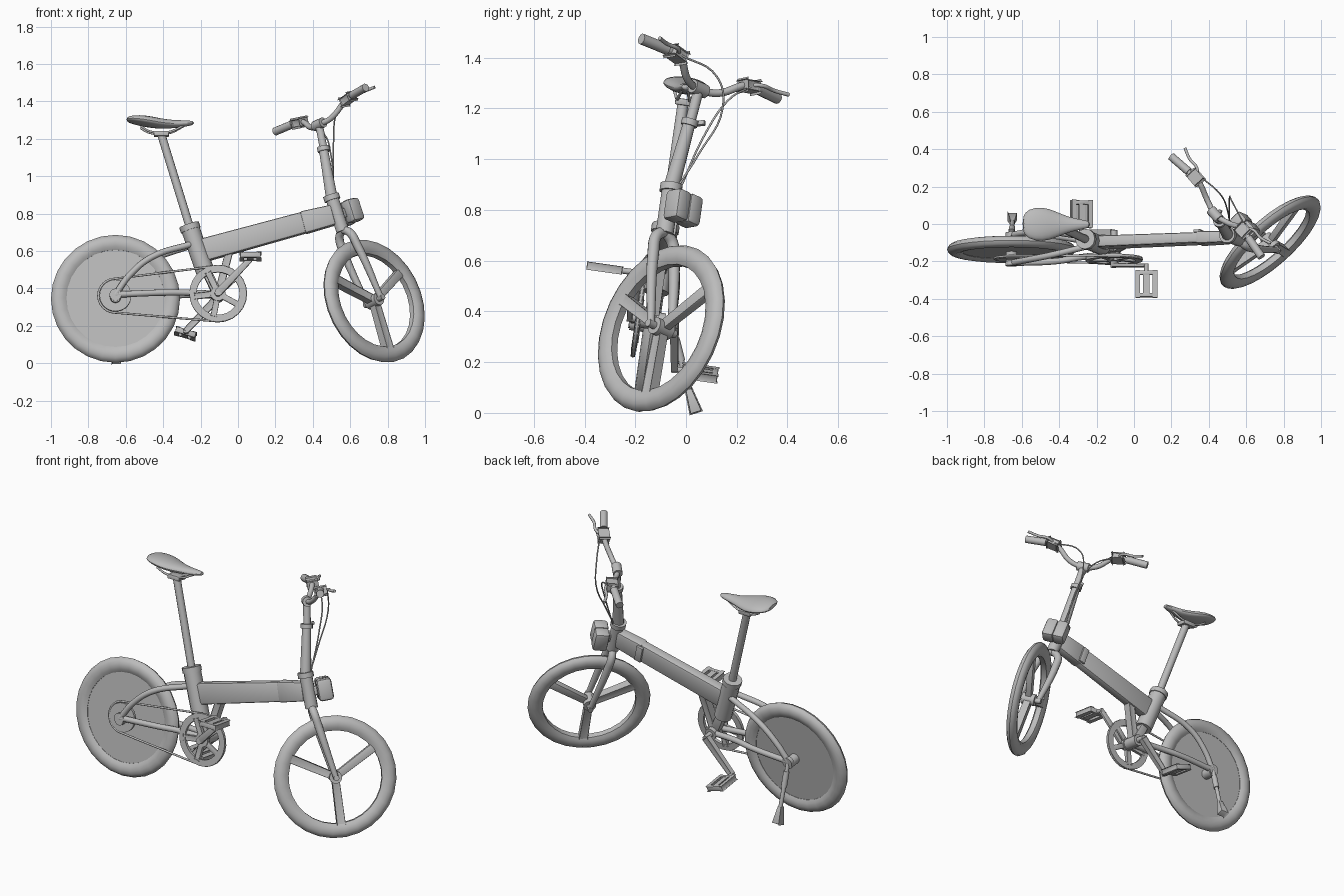
import bpy, bmesh, math
from mathutils import Matrix, Vector

if "Cube" in bpy.data.objects:
    bpy.data.objects.remove(bpy.data.objects["Cube"])

grey = bpy.data.materials.new("plain grey")
grey.use_nodes = True
grey.diffuse_color = (0.5, 0.5, 0.5, 1)
grey.node_tree.nodes["Principled BSDF"].inputs["Base Color"].default_value = (0.5, 0.5, 0.5, 1)

# The bike leans on its stand, and the fork with the handlebar is steered left
BODY = Matrix.Translation((0, -0.185, 0)) @ Matrix.Rotation(math.radians(-8.1), 4, 'X')
STEER = (BODY @ Matrix.Translation((0.52, 0, 0.837)) @ Matrix.Rotation(math.radians(-18), 4, 'Y')
         @ Matrix.Rotation(math.radians(42), 4, 'Z'))
parts = []


def add_mesh(name, mesh, frame):
    mesh.materials.clear()
    mesh.materials.append(grey)
    ob = bpy.data.objects.new(name, mesh)
    bpy.context.collection.objects.link(ob)
    ob.matrix_basis = frame
    parts.append(ob)
    return ob


def add_bmesh(name, bm, frame):
    bmesh.ops.recalc_face_normals(bm, faces=bm.faces)
    mesh = bpy.data.meshes.new(name)
    bm.to_mesh(mesh)
    bm.free()
    return add_mesh(name, mesh, frame)


def tube(name, points, radius, frame=BODY, scales=None, closed=False, straight=False):
    """Round tube along a path."""
    curve = bpy.data.curves.new(name, 'CURVE')
    curve.dimensions = '3D'
    curve.bevel_depth, curve.bevel_resolution = radius, 4
    curve.use_fill_caps, curve.resolution_u = True, 6
    spline = curve.splines.new('POLY' if straight else 'BEZIER')
    knots = spline.points if straight else spline.bezier_points
    knots.add(len(points) - 1)
    for i, (knot, p) in enumerate(zip(knots, points)):
        if straight:
            knot.co = (*p, 1)
        else:
            knot.co = p
            knot.handle_left_type = knot.handle_right_type = 'AUTO'
        knot.radius = scales[i] if scales else 1
    spline.use_cyclic_u = closed
    temp = bpy.data.objects.new(name + " path", curve)
    bpy.context.collection.objects.link(temp)
    graph = bpy.context.evaluated_depsgraph_get()
    mesh = bpy.data.meshes.new_from_object(temp.evaluated_get(graph))
    bpy.data.objects.remove(temp)
    return add_mesh(name, mesh, frame)


def bar(name, a, b, width, height, frame=BODY, bevel=0.004, taper=1):
    """Box from a to b; width is sideways, height across."""
    a, b = Vector(a), Vector(b)
    x = (b - a).normalized()
    hint = Vector((0, 0, 1)) if abs(x.y) > 0.9 else Vector((0, 1, 0))
    z = x.cross(hint).normalized()
    y = z.cross(x)
    if abs(x.y) > 0.9:
        y, z = z, y
    bm = bmesh.new()
    bmesh.ops.create_cube(bm, size=1)
    for v in bm.verts:
        k = taper if v.co.x > 0 else 1
        v.co = (a + b) / 2 + x * v.co.x * (b - a).length + y * v.co.y * width * k + z * v.co.z * height * k
    bmesh.ops.bevel(bm, geom=bm.edges[:], offset=bevel, segments=2, affect='EDGES', profile=0.5)
    return add_bmesh(name, bm, frame)


def lathe(name, profile, centre, frame=BODY, steps=28):
    """Closed (radius, side) outline turned about the sideways axis."""
    bm = bmesh.new()
    vs = [bm.verts.new((r, y, 0)) for r, y in profile]
    es = [bm.edges.new((vs[i - 1], vs[i])) for i in range(len(vs))]
    bmesh.ops.spin(bm, geom=vs + es, cent=(0, 0, 0), axis=(0, 1, 0), angle=math.tau, steps=steps, use_merge=True)
    bmesh.ops.remove_doubles(bm, verts=bm.verts, dist=0.0005)
    bmesh.ops.translate(bm, verts=bm.verts, vec=centre)
    return add_bmesh(name, bm, frame)


def ring(name, inner, outer, half, centre, frame=BODY):
    return lathe(name, [(inner, -half), (outer, -half), (outer, half), (inner, half)], centre, frame)


def spoke(name, centre, angle, r0, r1, width, height, frame, taper=1):
    d = Vector((math.cos(angle), 0, math.sin(angle)))
    return bar(name, centre + d * r0, centre + d * r1, width, height, frame, taper=taper)


half_tyre = [(0.345, 0), (0.338, 0.016), (0.322, 0.027), (0.302, 0.031), (0.28, 0.027), (0.262, 0.016)]
tyre = half_tyre + [(r, -y) for r, y in reversed(half_tyre[1:])]

# Wheels: solid disc behind, three spokes in front
rear_axle, front_axle = Vector((-0.655, 0, 0.348)), Vector((0.06, 0, -0.535))
lathe("rear_tyre", tyre, rear_axle)
ring("rear_disc", 0.001, 0.275, 0.014, rear_axle)
lathe("front_tyre", tyre, front_axle, STEER)
for k in range(3):
    spoke("front_spoke", front_axle, math.radians(-93 + 120 * k), 0, 0.275, 0.034, 0.042, STEER, 1.15)
ring("front_hub", 0.001, 0.035, 0.04, front_axle, STEER)
ring("rear_hub", 0.001, 0.03, 0.085, rear_axle)

# Fork, steering tube and folding stem
for side in (-1, 1):
    tube("fork_blade", [(0, 0, -0.12), (0.004, side * 0.045, -0.155), (0.014, side * 0.058, -0.23),
                        (0.06, side * 0.058, -0.54)], 0.021, STEER, (1, 1.1, 1.1, 0.75))
tube("front_axle", [(0.06, -0.075, -0.535), (0.06, 0.075, -0.535)], 0.016, STEER)
tube("head_tube", [(0, 0, -0.13), (0, 0, 0.05)], 0.036, STEER)
tube("fold_collar", [(0, 0, 0.045), (0, 0, 0.075)], 0.045, STEER)
tube("stem_lower", [(0, 0, 0.06), (0.055, 0, 0.335)], 0.029, STEER, (1.1, 0.85))
tube("stem_upper", [(0.055, 0, 0.32), (0.08, 0, 0.465)], 0.021, STEER)
tube("stem_clamp", [(0.052, 0, 0.315), (0.057, 0, 0.34)], 0.034, STEER)
bar("clamp_lever", (0.06, 0.02, 0.328), (0.1, 0.04, 0.333), 0.02, 0.02, STEER)
tube("bar_clamp", [(0.08, -0.035, 0.465), (0.08, 0.035, 0.465)], 0.028, STEER)

# Handlebar with grips, levers and cables
bends = [(0.08, 0, 0.465), (0.1, 0.08, 0.47), (0.145, 0.19, 0.533), (0.14, 0.25, 0.54), (0.125, 0.375, 0.543)]
tube("handlebar", [(x, -y, z) for x, y, z in reversed(bends[1:])] + bends, 0.015, STEER)
for side in (-1, 1):
    tube("grip", [(0.14, side * 0.25, 0.54), (0.125, side * 0.38, 0.543)], 0.022, STEER)
    bar("lever_mount", (0.145, side * 0.17, 0.527), (0.148, side * 0.235, 0.538), 0.045, 0.04, STEER, 0.01)
    tube("brake_lever", [(0.15, side * 0.2, 0.535), (0.185, side * 0.23, 0.54), (0.19, side * 0.3, 0.54),
                         (0.21, side * 0.36, 0.54)], 0.008, STEER)
tube("right_cable", [(0.165, -0.2, 0.53), (0.2, -0.02, 0.49), (0.19, 0.04, 0.38), (0.1, 0.03, 0.2),
                     (0.03, 0.01, 0.07)], 0.004, STEER)
tube("left_cable", [(0.165, 0.2, 0.53), (0.17, 0.08, 0.43), (0.12, 0.03, 0.28), (0.035, 0.02, 0.07)], 0.004, STEER)

# Two-lobed lamp box ahead of the steering tube
for side in (-1, 1):
    bar("lamp_box", (0.045, side * 0.033, -0.036), (0.13, side * 0.033, -0.036), 0.072, 0.125, STEER, 0.018)
bar("lamp_bracket", (0, 0, -0.036), (0.06, 0, -0.036), 0.04, 0.05, STEER)

# Folding main beam and seat tube
bar("main_beam", (-0.22, 0, 0.6), (0.36, 0, 0.761), 0.062, 0.125, bevel=0.012, taper=0.92)
bar("front_beam", (0.345, 0, 0.757), (0.51, 0, 0.8), 0.068, 0.122, bevel=0.012, taper=0.9)
bar("fold_hinge", (0.33, 0.036, 0.753), (0.37, 0.036, 0.764), 0.016, 0.1)
tube("seat_tube", [(-0.17, 0, 0.48), (-0.26, 0, 0.742)], 0.05)
tube("seat_collar", [(-0.252, 0, 0.718), (-0.262, 0, 0.748)], 0.055)
tube("seat_post", [(-0.25, 0, 0.71), (-0.41, 0, 1.235)], 0.022)

# Bracket linking frame and cranks
crank = Vector((-0.107, 0, 0.368))
bar("rear_strut", (-0.18, 0, 0.52), crank, 0.05, 0.05)
bar("front_strut", (-0.045, 0, 0.61), crank, 0.04, 0.04)
tube("bottom_bracket", [crank + Vector((0, -0.05, 0)), crank + Vector((0, 0.05, 0))], 0.035)
tube("crank_axle", [crank + Vector((0, -0.1, 0)), crank + Vector((0, 0.1, 0))], 0.018)

# Stays on both sides of the rear wheel
for side in (-1, 1):
    tube("seat_stay", [(-0.655, side * 0.075, 0.36), (-0.58, side * 0.075, 0.465), (-0.46, side * 0.065, 0.565),
                       (-0.25, side * 0.025, 0.64)], 0.017)
    tube("chain_stay", [(-0.655, side * 0.075, 0.36), (-0.4, side * 0.065, 0.372), (-0.28, side * 0.045, 0.375),
                        (-0.11, side * 0.03, 0.37)], 0.017)
    ring("axle_plate", 0.001, 0.032, 0.012, rear_axle + Vector((0, side * 0.078, 0.01)))

# Chainring, cog and chain
sprocket = crank + Vector((0, -0.056, 0))
cog = rear_axle + Vector((0, -0.05, 0.01))
ring("chainring", 0.115, 0.153, 0.009, sprocket)
ring("chainring_hub", 0.001, 0.04, 0.012, sprocket)
for k in range(5):
    spoke("chainring_arm", sprocket, math.tau * k / 5 + 0.75, 0.02, 0.125, 0.014, 0.032, BODY)
ring("rear_cog", 0.001, 0.085, 0.008, cog)
loop = []
for centre, radius, start in ((sprocket, 0.15, -90), (cog, 0.092, 90)):
    for k in range(13):
        t = math.radians(start + k * 15)
        loop.append(centre + Vector((math.cos(t), 0, math.sin(t))) * radius)
tube("chain", loop, 0.006, closed=True, straight=True)

# Cranks and open cage pedals
for name, side, tilt in (("right", -1, 0), ("left", 1, -0.3)):
    pin = crank + Vector((-side * 0.173, side * 0.115, -side * 0.178))
    bar(name + "_crank", crank + Vector((0, side * 0.088, 0)), pin, 0.022, 0.042, taper=0.75, bevel=0.005)
    turn = BODY @ Matrix.Translation(pin + Vector((0, side * 0.1, 0))) @ Matrix.Rotation(-tilt, 4, 'Y')
    tube(name + "_pedal_pin", [(0, -side * 0.11, 0), (0, side * 0.06, 0)], 0.012, turn)
    for e in (-1, 1):
        bar(name + "_pedal_rail", (e * 0.046, -0.07, 0), (e * 0.046, 0.07, 0), 0.018, 0.032, turn)
        bar(name + "_pedal_end", (-0.05, e * 0.06, 0), (0.05, e * 0.06, 0), 0.022, 0.03, turn)
    bar(name + "_pedal_core", (0, -0.06, 0), (0, 0.06, 0), 0.028, 0.026, turn)

# Side stand with flared foot
tube("stand_leg", [(-0.655, 0.08, 0.355), (-0.65, 0.185, 0.11)], 0.012)
tube("stand_sleeve", [(-0.654, 0.1, 0.31), (-0.652, 0.135, 0.225)], 0.017)
bar("stand_foot", (-0.65, 0.18, 0.12), (-0.65, 0.222, 0.034), 0.024, 0.026, taper=1.9)

# Saddle lofted from nose to tail: position, half width, top, bottom
sections = [(-0.597, 0.045, 1.328, 1.302), (-0.565, 0.085, 1.339, 1.287), (-0.49, 0.1, 1.339, 1.267),
            (-0.42, 0.075, 1.323, 1.258), (-0.35, 0.042, 1.313, 1.262), (-0.28, 0.028, 1.313, 1.272),
            (-0.232, 0.017, 1.308, 1.285)]
bm = bmesh.new()
rows = []
for x, half, top, low in sections:
    mid, row = low + (top - low) * 0.5, []
    for k in range(12):
        c, s = math.cos(math.tau * k / 12), math.sin(math.tau * k / 12)
        row.append(bm.verts.new((x, half * c, mid + (top - mid) * s * (1 if s > 0 else 0.75))))
    rows.append(row)
for one, two in zip(rows, rows[1:]):
    for k in range(12):
        bm.faces.new((one[k - 1], one[k], two[k], two[k - 1]))
bm.faces.new(rows[0])
bm.faces.new(rows[-1])
saddle = add_bmesh("saddle", bm, BODY)
saddle.modifiers.new("soft", 'SUBSURF').levels = 1
for side in (-1, 1):
    tube("saddle_rail", [(-0.52, side * 0.04, 1.275), (-0.47, side * 0.028, 1.248), (-0.37, side * 0.024, 1.246),
                         (-0.29, side * 0.012, 1.282)], 0.006)
bar("saddle_clamp", (-0.45, 0, 1.238), (-0.37, 0, 1.238), 0.065, 0.026)

# Smooth round parts, keep edges sharp
bpy.ops.object.select_all(action='DESELECT')
for ob in parts:
    ob.select_set(True)
bpy.context.view_layer.objects.active = parts[0]
bpy.ops.object.shade_smooth_by_angle(angle=math.radians(40))
